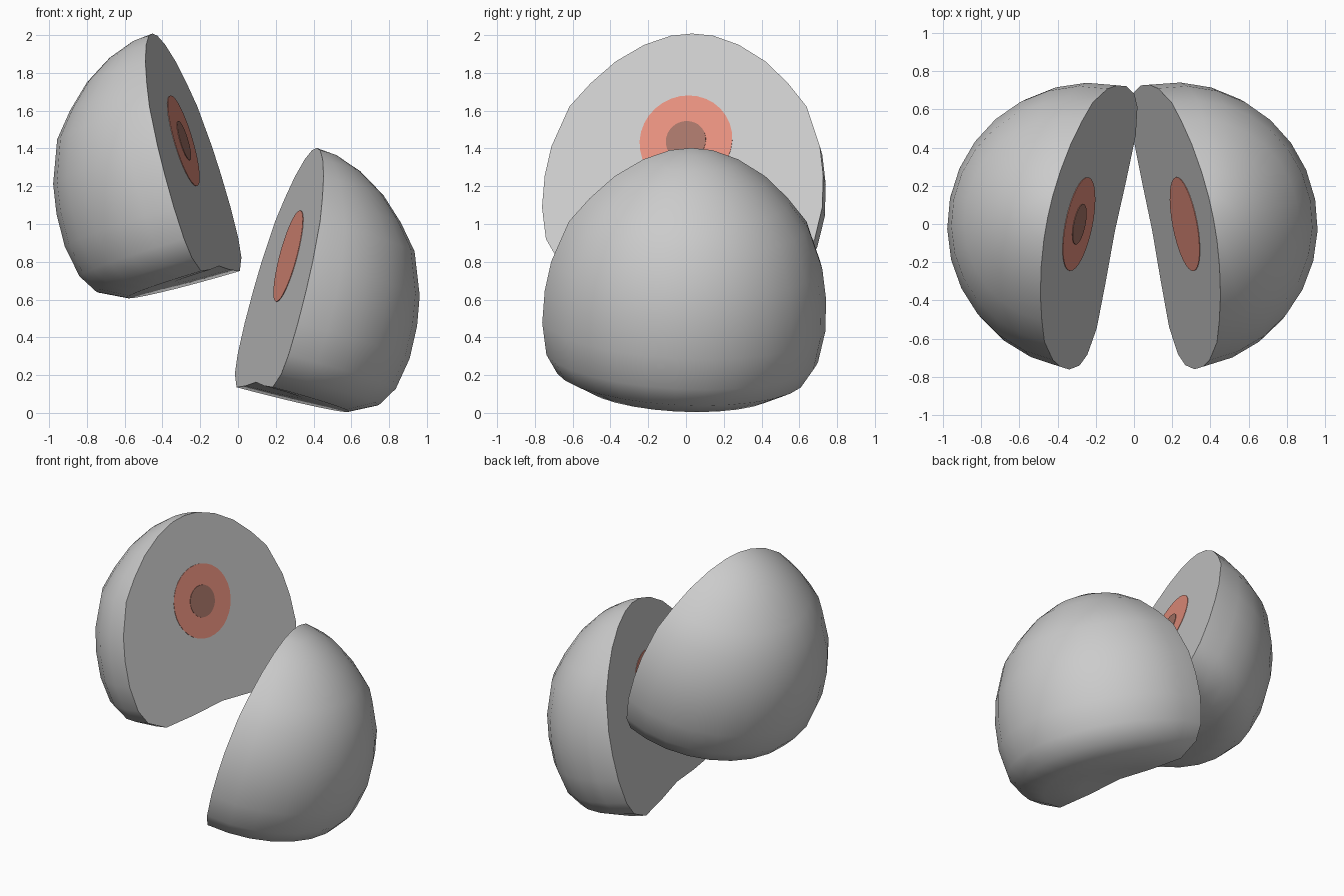
import bpy, bmesh, math
from mathutils import Matrix, Vector

if "Cube" in bpy.data.objects:
    bpy.data.objects.remove(bpy.data.objects["Cube"])


def material(name, rgb):
    m = bpy.data.materials.new(name)
    m.diffuse_color = (*rgb, 1)
    m.use_nodes = True
    m.node_tree.nodes["Principled BSDF"].inputs["Base Color"].default_value = m.diffuse_color
    return m


GRAY = material("light_gray", (0.6, 0.6, 0.6))
RED = material("coral_red", (0.82, 0.29, 0.215))
BROWN = material("dull_brown", (0.39, 0.18, 0.14))

# radius and height of the round body, top to bottom, with a dented base
PROFILE = [(0.115, 0.58), (0.255, 0.53), (0.405, 0.438), (0.533, 0.318),
           (0.64, 0.19), (0.725, -0.03), (0.752, -0.19), (0.757, -0.366),
           (0.726, -0.54), (0.662, -0.644), (0.516, -0.718), (0.26, -0.71)]
TOP, BOTTOM = 0.592, -0.69
STEPS = 14


def frame(centre, normal):
    """Local x points into the half, local z runs up the cut."""
    n = Vector(normal).normalized()
    x = -n
    z = (Vector((0, 0, 1)) - n * n.z).normalized()
    y = z.cross(x)
    m = Matrix((x, y, z)).transposed().to_4x4()
    m.translation = centre
    return m


def finish(name, bm, mat, matrix):
    bmesh.ops.recalc_face_normals(bm, faces=bm.faces[:])
    mesh = bpy.data.meshes.new(name)
    bm.to_mesh(mesh)
    bm.free()
    mesh.transform(matrix)
    mesh.materials.append(mat)
    ob = bpy.data.objects.new(name, mesh)
    bpy.context.collection.objects.link(ob)
    bpy.ops.object.select_all(action='DESELECT')
    ob.select_set(True)
    bpy.context.view_layer.objects.active = ob
    bpy.ops.object.shade_smooth_by_angle(angle=math.radians(45))
    return ob


def half_body(name, matrix):
    bm = bmesh.new()
    top = bm.verts.new((0, 0, TOP))
    bottom = bm.verts.new((0, 0, BOTTOM))
    columns = []
    for i in range(STEPS + 1):
        a = -math.pi / 2 + math.pi * i / STEPS
        columns.append([bm.verts.new((r * math.cos(a), r * math.sin(a), z))
                        for r, z in PROFILE])
    # rounded skin
    for c, d in zip(columns, columns[1:]):
        bm.faces.new((top, c[0], d[0]))
        bm.faces.new((bottom, d[-1], c[-1]))
        for j in range(len(PROFILE) - 1):
            bm.faces.new((c[j], c[j + 1], d[j + 1], d[j]))
    # flat cut
    bm.faces.new([top] + columns[0] + [bottom] + columns[-1][::-1])
    return finish(name, bm, GRAY, matrix)


def disc(name, radius, height, mat, matrix):
    """Thin plate lying on the cut."""
    bm = bmesh.new()
    bmesh.ops.create_cone(bm, cap_ends=True, segments=32, radius1=radius,
                          radius2=radius, depth=height)
    place = Matrix.Translation((-height / 2, 0, 0)) @ Matrix.Rotation(math.pi / 2, 4, 'Y')
    return finish(name, bm, mat, matrix @ place)


left = frame((-0.29, 0, 1.44), (0.94, -0.19, 0.28))
right = frame((0.268, 0, 0.83), (-0.95, -0.18, 0.255))

for side, matrix in (("left", left), ("right", right)):
    half_body(side + "_half", matrix)
    disc(side + "_core", 0.25, 0.003, RED, matrix)

# small centre spot, only on the raised half
disc("left_core_spot", 0.108, 0.006, BROWN, left)
